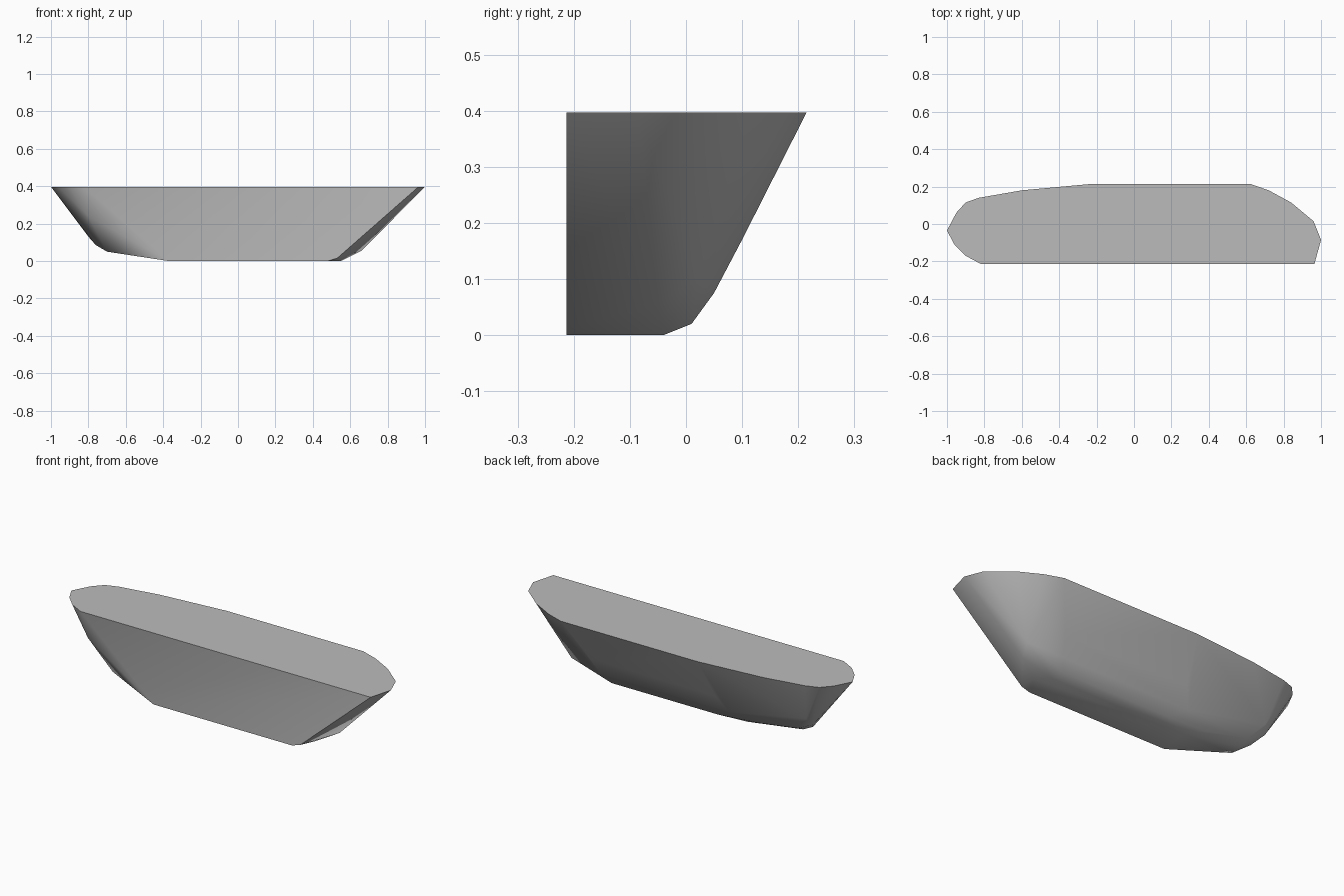
import bpy
import bmesh
import math

cube = bpy.data.objects.get("Cube")
if cube:
    bpy.data.objects.remove(cube, do_unlink=True)

TOP = 0.397
FRONT = -0.213


def make_material(name, value):
    mat = bpy.data.materials.new(name)
    mat.use_nodes = True
    colour = (value, value, value, 1)
    mat.diffuse_color = colour
    mat.node_tree.nodes["Principled BSDF"].inputs["Base Color"].default_value = colour
    return mat


def make_convex_body(name, points, material, smooth_angle):
    """Wrap the control points in a faceted convex skin."""
    bm = bmesh.new()
    verts = [bm.verts.new(p) for p in points]
    hull = bmesh.ops.convex_hull(bm, input=verts)
    loose = {g for g in hull["geom_interior"] + hull["geom_unused"]
             if isinstance(g, bmesh.types.BMVert)}
    bmesh.ops.delete(bm, geom=list(loose), context="VERTS")
    # Merge the flat deck and the flat front into single faces
    bmesh.ops.dissolve_limit(bm, angle_limit=math.radians(0.5),
                             verts=bm.verts, edges=bm.edges)
    bmesh.ops.recalc_face_normals(bm, faces=bm.faces)
    mesh = bpy.data.meshes.new(name)
    bm.to_mesh(mesh)
    bm.free()
    mesh.materials.append(material)
    obj = bpy.data.objects.new(name, mesh)
    bpy.context.collection.objects.link(obj)
    bpy.ops.object.select_all(action="DESELECT")
    obj.select_set(True)
    bpy.context.view_layer.objects.active = obj
    bpy.ops.object.shade_smooth_by_angle(angle=math.radians(smooth_angle))
    return obj


# Flat deck outline
deck = [(-0.82, FRONT), (-0.9, -0.17), (-0.96, -0.11), (-1, -0.035),
        (-0.95, 0.06), (-0.9, 0.115), (-0.83, 0.14), (-0.6, 0.18),
        (-0.22, 0.215), (0.62, 0.215), (0.72, 0.18), (0.84, 0.115),
        (0.96, 0.015), (1, -0.085), (0.965, FRONT)]

# Sloping rear side, as bands that run along the length
rear = [(0.52, 0.1, 0.17), (-0.25, 0.1, 0.17), (-0.78, 0.06, 0.17),
        (0.49, 0.05, 0.075), (-0.3, 0.05, 0.075), (-0.7, 0.02, 0.08),
        (0.45, 0.01, 0.02), (-0.2, 0.01, 0.02), (-0.45, 0, 0.035)]

# Corners of the two raked ends
ends = [(-0.8, -0.175, 0.24), (-0.8, 0.03, 0.13), (-0.76, -0.03, 0.085),
        (-0.7, -0.1, 0.05), (-0.7, -0.03, 0.055),
        (0.66, -0.05, 0.055), (0.69, 0.02, 0.1), (0.53, FRONT, 0.015)]

# Flat underside
base = [(-0.37, FRONT, 0), (0.48, FRONT, 0), (0.55, -0.1, 0),
        (0.48, -0.04, 0), (-0.35, -0.04, 0)]

grey = make_material("plain grey", 0.5)
points = [(x, y, TOP) for x, y in deck] + rear + ends + base
make_convex_body("half_hull", points, grey, 40)
